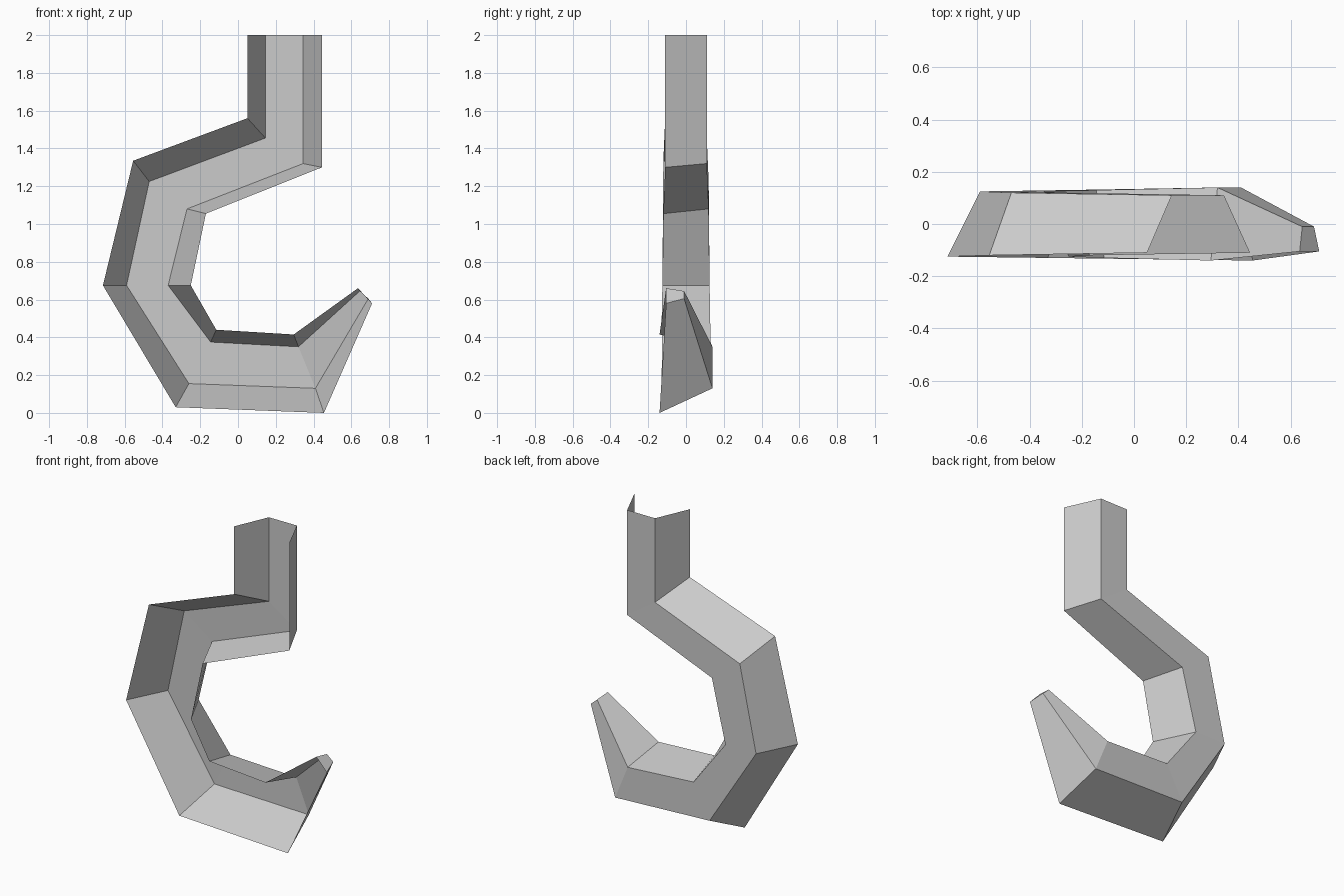
import bpy
import bmesh

# Remove only the default object
default_object = bpy.data.objects.get("Cube")
if default_object:
    bpy.data.objects.remove(default_object, do_unlink=True)


def make_material(name, colour):
    material = bpy.data.materials.new(name)
    material.use_nodes = True
    material.diffuse_color = colour
    shader = next(n for n in material.node_tree.nodes if n.type == "BSDF_PRINCIPLED")
    shader.inputs["Base Color"].default_value = colour
    return material


# Stations along the hook, from the shank down to the tip:
# (front y, back y), then (x, z) of outer rim, outer back, inner back, inner rim
STATIONS = [
    ((-.11, .11), (.05, 2), (.145, 2), (.345, 2), (.445, 2)),
    ((-.11, .11), (.05, 1.56), (.145, 1.455), (.345, 1.32), (.445, 1.3)),
    ((-.12, .12), (-.555, 1.335), (-.47, 1.225), (-.27, 1.08), (-.17, 1.055)),
    ((-.125, .125), (-.715, .675), (-.59, .675), (-.37, .675), (-.25, .675)),
    ((-.13, .13), (-.33, .03), (-.26, .155), (-.145, .375), (-.115, .44)),
    ((-.14, .14), (.455, 0), (.41, .13), (.32, .35), (.295, .415)),
    ((-.105, -.01), (.71, .58), (.69, .605), (.645, .645), (.635, .66)),
]


def build_channel(name, stations, material):
    """Sweep a three-sided channel, open at the front, and close its last end."""
    bm = bmesh.new()
    rings = []
    for (front, back), *corners in stations:
        depths = (front, back, back, front)
        rings.append([bm.verts.new((x, y, z)) for (x, z), y in zip(corners, depths)])

    # Outer wall, back wall and inner wall of every segment
    for upper, lower in zip(rings, rings[1:]):
        for i in range(len(upper) - 1):
            bm.faces.new((upper[i], upper[i + 1], lower[i + 1], lower[i]))

    # Small cap closing the tip
    bm.faces.new(rings[-1])

    mesh = bpy.data.meshes.new(name)
    bm.to_mesh(mesh)
    bm.free()
    mesh.materials.append(material)
    channel = bpy.data.objects.new(name, mesh)
    bpy.context.collection.objects.link(channel)
    return channel


light_grey = make_material("light grey", (.6, .6, .6, 1))
build_channel("hook", STATIONS, light_grey)
